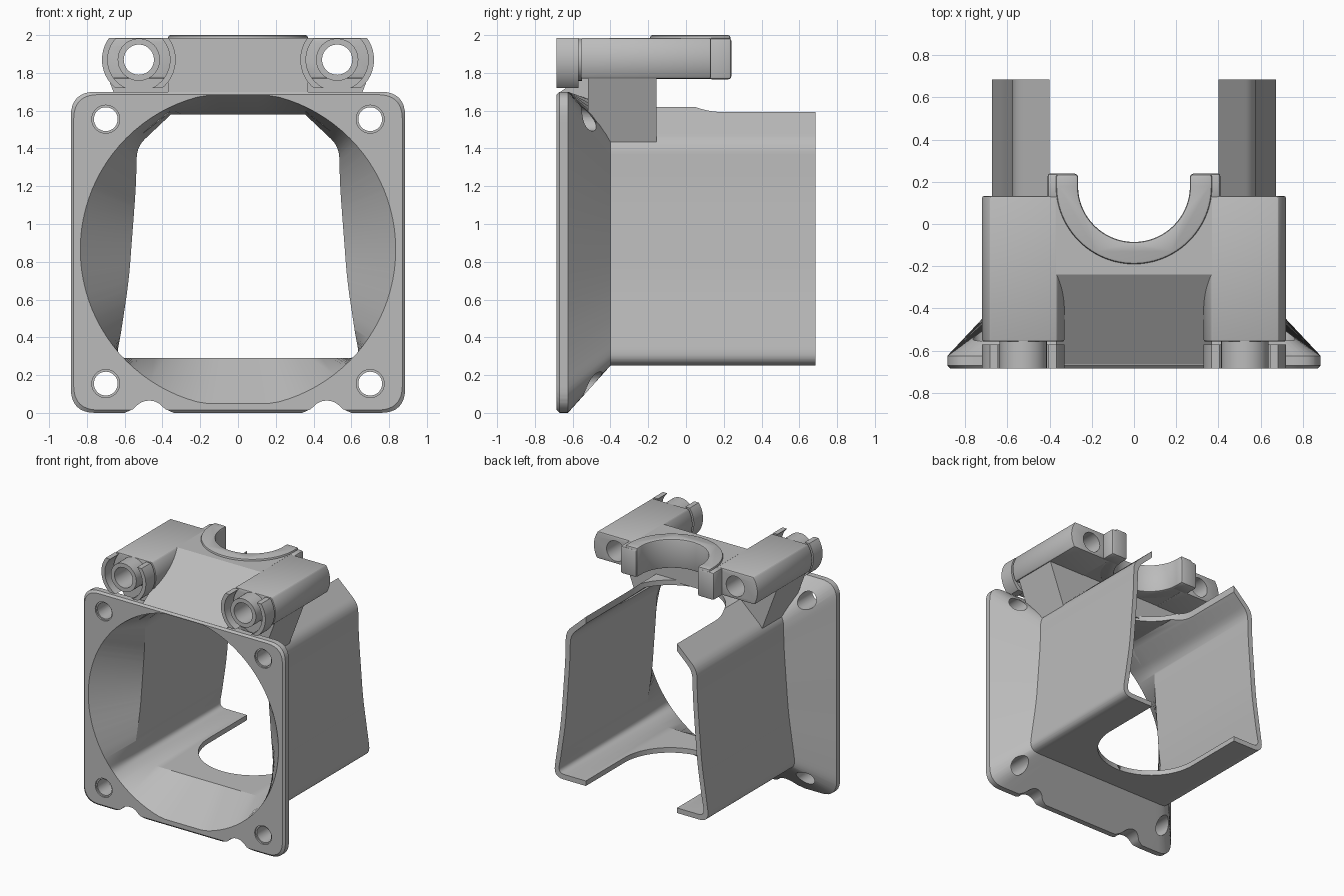
import bpy, bmesh, math
from mathutils import Vector

cube = bpy.data.objects.get("Cube")
if cube:
    bpy.data.objects.remove(cube, do_unlink=True)

grey = bpy.data.materials.new("plain grey")
grey.use_nodes = True
GREY = (0.5, 0.5, 0.5, 1)
grey.diffuse_color = GREY
grey.node_tree.nodes["Principled BSDF"].inputs["Base Color"].default_value = GREY


def finish(name, bm):
    bmesh.ops.recalc_face_normals(bm, faces=bm.faces)
    mesh = bpy.data.meshes.new(name)
    bm.to_mesh(mesh)
    bm.free()
    mesh.materials.append(grey)
    ob = bpy.data.objects.new(name, mesh)
    bpy.context.collection.objects.link(ob)
    return ob


def prism(name, pts, axis, a, b):
    """Extrude a 2D outline along an axis from a to b."""
    place = {"x": lambda u, v, t: (t, u, v),
             "y": lambda u, v, t: (u, t, v),
             "z": lambda u, v, t: (u, v, t)}[axis]
    bm = bmesh.new()
    low = [bm.verts.new(place(u, v, a)) for u, v in pts]
    high = [bm.verts.new(place(u, v, b)) for u, v in pts]
    bm.faces.new(low)
    bm.faces.new(high)
    for i in range(len(pts)):
        j = (i + 1) % len(pts)
        bm.faces.new((low[i], low[j], high[j], high[i]))
    return finish(name, bm)


def arc(cx, cy, r, start, end, n=24):
    out = []
    for i in range(n + 1):
        t = math.radians(start + (end - start) * i / n)
        out.append((cx + r * math.cos(t), cy + r * math.sin(t)))
    return out


def circle(cx, cy, r, n=40):
    return arc(cx, cy, r, 0, 360, n)[:-1]


def apply_modifiers(ob):
    dg = bpy.context.evaluated_depsgraph_get()
    mesh = bpy.data.meshes.new_from_object(ob.evaluated_get(dg))
    ob.modifiers.clear()
    ob.data = mesh


def bevel(ob, width):
    m = ob.modifiers.new("bevel", "BEVEL")
    m.width, m.segments, m.limit_method = width, 2, "ANGLE"
    m.angle_limit = math.radians(40)
    apply_modifiers(ob)


def cut(ob, *cutters):
    for c in cutters:
        m = ob.modifiers.new("cut", "BOOLEAN")
        m.operation, m.solver, m.object = "DIFFERENCE", "EXACT", c
        apply_modifiers(ob)
        bpy.data.objects.remove(c, do_unlink=True)


def rounded(half):
    """Mirror a right-hand outline of (x, z, radius) and round its corners."""
    pts = half + [(-x, z, r) for x, z, r in reversed(half)]
    out = []
    for i, (x, z, r) in enumerate(pts):
        p = Vector((x, z))
        if r == 0:
            out.append(p)
            continue
        q = p + (Vector(pts[i - 1][:2]) - p).normalized() * r
        s = p + (Vector(pts[(i + 1) % len(pts)][:2]) - p).normalized() * r
        for k in range(9):
            t = k / 8
            out.append(q * (1 - t) ** 2 + p * 2 * t * (1 - t) + s * t * t)
    return out


MID = Vector((0, 0.865))


def ray_point(outline, ang):
    """Point where a ray from the duct axis leaves an outline."""
    d = Vector((math.cos(ang), math.sin(ang)))
    best = 0
    for i, p in enumerate(outline):
        a, b = outline[i - 1] - MID, p - MID
        e = b - a
        den = d.x * e.y - d.y * e.x
        if abs(den) < 1e-9:
            continue
        t = (a.x * e.y - a.y * e.x) / den
        s = (a.x * d.y - a.y * d.x) / den
        if -1e-6 <= s <= 1 + 1e-6:
            best = max(best, t)
    return MID + d * best


# Fan duct: square flange, funnel and tube as one lofted wall
def flange(i):
    return rounded([(0.885 - i, 1.7 - i, 0.13), (0.885 - i, i, 0.13)])


outer = rounded([(0.37, 1.62, 0), (0.575, 1.43, 0.06), (0.58, 1.2, 0.1),
                 (0.618, 0.7, 0.1), (0.66, 0.42, 0.05), (0.685, 0.25, 0.09)])
inner = rounded([(0.355, 1.58, 0), (0.535, 1.41, 0.06), (0.54, 1.2, 0.1),
                 (0.578, 0.7, 0.1), (0.62, 0.42, 0.05), (0.645, 0.29, 0.06)])
mouth = [Vector((x, min(max(z, 0.05), 1.68))) for x, z in circle(0, 0.865, 0.835, 96)]
loft = [(flange(0.015), -0.685), (flange(0), -0.67), (flange(0), -0.625),
        (outer, -0.4), (outer, 0.685), (inner, 0.685), (inner, -0.4), (mouth, -0.685)]

angles = [math.tau * i / 96 for i in range(96)]
for outline in (flange(0), outer, inner):
    angles += [math.atan2(*(p - MID).yx) % math.tau for p in outline]
spread = []
for a in sorted(angles):
    if not spread or a - spread[-1] > 0.004:
        spread.append(a)
bm = bmesh.new()
rings = []
for outline, y in loft:
    pts = [ray_point(outline, a) for a in spread]
    rings.append([bm.verts.new((p.x, y, p.y)) for p in pts])
for k, ring in enumerate(rings):
    nxt = rings[(k + 1) % len(rings)]
    for i in range(len(ring)):
        bm.faces.new((ring[i - 1], ring[i], nxt[i], nxt[i - 1]))
duct = finish("fan_duct", bm)

# Rounded slot through the top and bottom of the tube
cut(duct, prism("slot", arc(0, 0.2, 0.4, 180, 360, 40) + [(0.4, 0.9), (-0.4, 0.9)], "z", 0.1, 1.8))
# Screw holes and lower edge notches
for s in (-1, 1):
    for z in (0.155, 1.555):
        cut(duct, prism("hole", circle(s * 0.7, z, 0.063), "y", -0.8, 0),
            prism("sink", circle(s * 0.7, z, 0.074), "y", -0.8, -0.673))
    notch = [(s * 0.47 + x, z) for x, z in
             [(-0.13, -0.1), (-0.13, 0), (-0.085, 0.02)] + arc(0, -0.03, 0.095, 140, 40, 12)
             + [(0.085, 0.02), (0.13, 0), (0.13, -0.1)]]
    cut(duct, prism("notch", notch, "y", -0.8, -0.3))

# Bridge with sloping front
bridge = prism("bridge", [(-0.665, 1.7), (-0.24, 1.984), (0.13, 1.984), (0.13, 1.772),
                          (-0.155, 1.772), (-0.155, 1.6), (-0.4, 1.6), (-0.66, 1.685)],
               "x", -0.37, 0.37)
cut(bridge, prism("bore", circle(0, 0.18, 0.31), "z", 1.5, 2.2))

# Clamp half ring
ring = prism("clamp_ring", [(-0.37, 0.235)] + arc(0, 0.18, 0.37, 180, 360, 48) + [(0.37, 0.235)]
             + [(0.265, 0.235)] + arc(0, 0.18, 0.265, 360, 180, 48) + [(-0.265, 0.235)],
             "z", 1.768, 2.0)
bevel(ring, 0.012)

parts = [duct, bridge, ring]
CX, CZ = 0.525, 1.87
for s, side in ((-1, "right"), (1, "left")):
    def flip(pts):
        return [(s * x, z) for x, z in pts]
    # Arm with screw hole
    arm = prism(side + "_arm", flip(arc(CX, CZ, 0.195, -31, 36) + arc(CX, CZ, 0.195, 144, 211)),
                "y", -0.557, 0.132)
    bevel(arm, 0.008)
    cut(arm, prism("hole", circle(s * CX, CZ, 0.08), "y", -1, 1))
    # Web joining arm to tube
    web = prism(side + "_web", flip([(0.35, 1.785), (0.692, 1.785), (0.56, 1.435), (0.35, 1.6)]),
                "y", -0.52, -0.155)
    # Hollow screw boss
    boss = prism(side + "_boss", circle(s * CX, CZ, 0.112), "y", -0.685, -0.55)
    cut(boss, prism("hole", circle(s * CX, CZ, 0.08), "y", -1, 1))
    # Curved guards on both sides of the boss
    for k, where in ((1, "outer"), (-1, "inner")):
        shell = arc(0, 0, 0.195, -50, 36) + arc(0, 0, 0.165, 44, -65)
        guard = prism(side + "_" + where + "_guard",
                      flip([(CX + k * x, CZ + z) for x, z in shell]), "y", -0.685, -0.57)
        parts.append(guard)
    # Clamp end block
    end = prism(side + "_clamp_end", flip([(0.268, 0.12), (0.41, 0.12), (0.41, 0.24), (0.268, 0.24)]),
                "z", 1.766, 1.985)
    bevel(end, 0.015)
    parts += [arm, web, boss, end]

bpy.ops.object.select_all(action="DESELECT")
for ob in parts:
    ob.select_set(True)
bpy.context.view_layer.objects.active = duct
bpy.ops.object.shade_smooth_by_angle(angle=math.radians(25))
